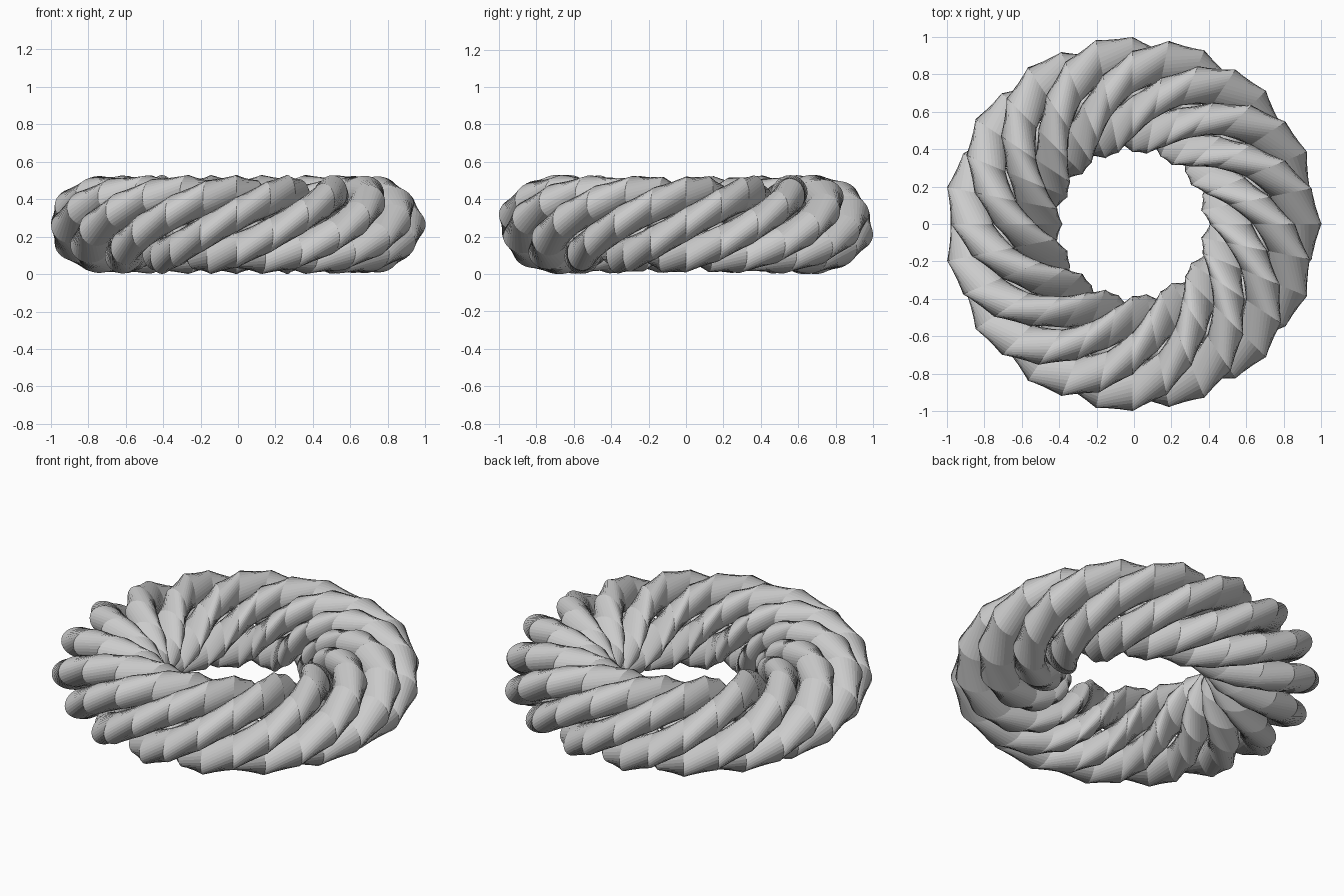
import bpy, bmesh
from math import cos, sin, tau

if "Cube" in bpy.data.objects:
    bpy.data.objects.remove(bpy.data.objects["Cube"])

RING = 0.692       # main ring radius
COIL = 0.205       # distance of strand centres from the ring line
TUBE = 0.113       # strand thickness (radius)
FLAT = 0.833       # the whole rope is flattened vertically
STEPS = 32         # straight pieces per trip round the ring
STRANDS, SPINS = 5, 3
SIDES = 32         # sides of each round strand


def strand(name, offset):
    """Closed strand: round slices standing in radial planes, twisted around the ring."""
    bm = bmesh.new()
    rings = []
    for i in range(STEPS):
        phi = tau * i / STEPS
        th = phi * SPINS + offset
        ring = []
        for j in range(SIDES):
            a = th + tau * j / SIDES
            rad = RING + COIL * cos(th) + TUBE * cos(a)
            z = FLAT * (COIL * sin(th) + TUBE * sin(a))
            ring.append(bm.verts.new((rad * cos(phi), rad * sin(phi), z)))
        rings.append(ring)
    # SPINS is whole, so the last slice meets the first exactly
    for r0, r1 in zip(rings, rings[1:] + rings[:1]):
        for j in range(SIDES):
            k = (j + 1) % SIDES
            bm.faces.new((r0[j], r0[k], r1[k], r1[j]))
    bmesh.ops.recalc_face_normals(bm, faces=bm.faces)
    mesh = bpy.data.meshes.new(name)
    bm.to_mesh(mesh)
    bm.free()
    ob = bpy.data.objects.new(name, mesh)
    ob.location = (-0.008, 0, FLAT * (COIL + TUBE))
    bpy.context.collection.objects.link(ob)


# five strands make the twisted ring
for k in range(STRANDS):
    strand(f"twisted_strand_{k + 1}", k * tau / STRANDS)
